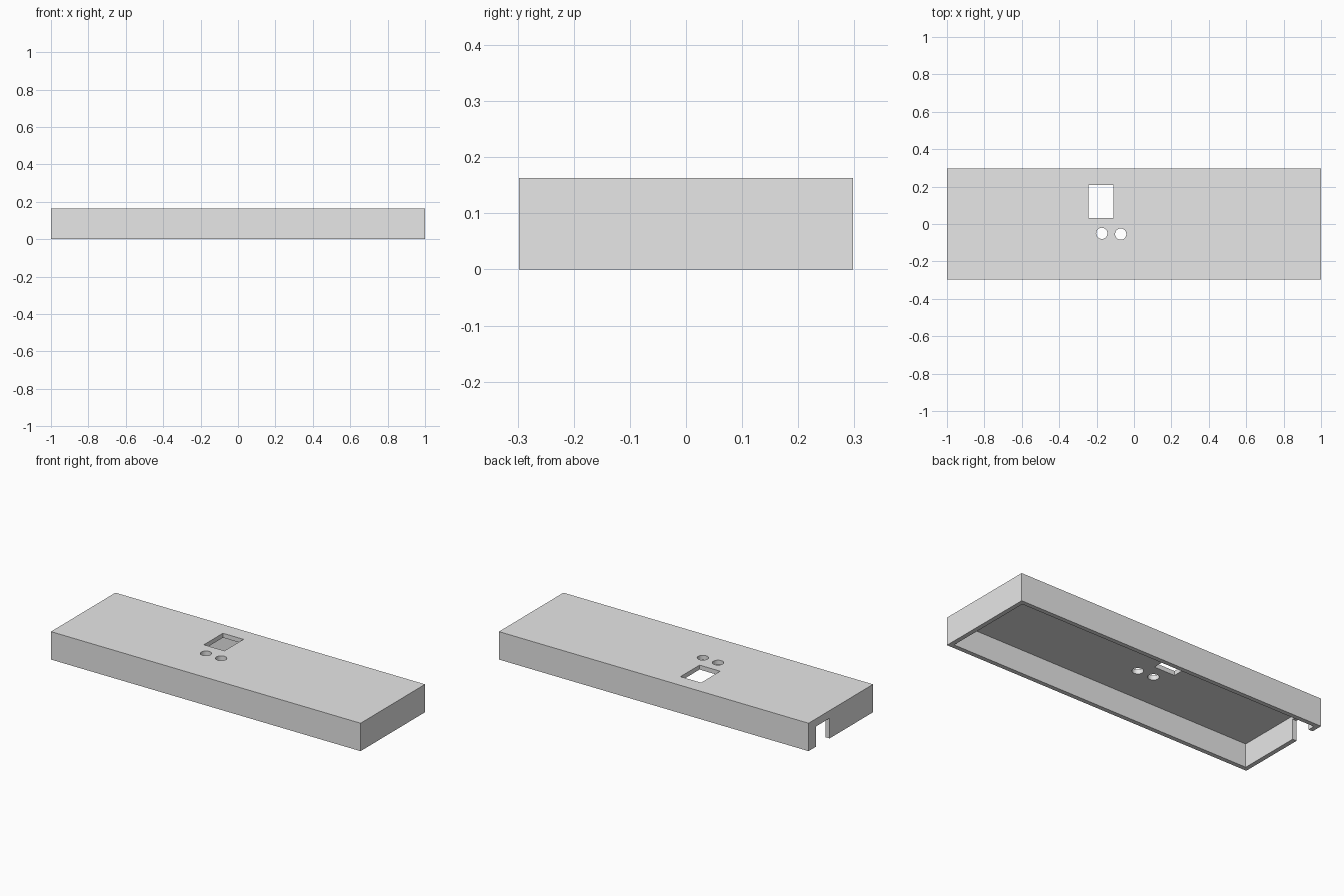
import bpy
import bmesh
from mathutils import Matrix, Vector

if "Cube" in bpy.data.objects:
    bpy.data.objects.remove(bpy.data.objects["Cube"], do_unlink=True)

LENGTH, DEPTH, HEIGHT, WALL = 2.0, 0.595, 0.163, 0.026
X, Y = LENGTH / 2, DEPTH / 2

grey = bpy.data.materials.new("plain grey")
grey.use_nodes = True
grey.diffuse_color = (0.8, 0.8, 0.8, 1)
grey.node_tree.nodes["Principled BSDF"].inputs["Base Color"].default_value = (0.8, 0.8, 0.8, 1)


def add_object(name, bm):
    mesh = bpy.data.meshes.new(name)
    bm.to_mesh(mesh)
    bm.free()
    obj = bpy.data.objects.new(name, mesh)
    bpy.context.collection.objects.link(obj)
    return obj


def box(name, low, high):
    low, high = Vector(low), Vector(high)
    bm = bmesh.new()
    bmesh.ops.create_cube(bm, size=1, matrix=Matrix.Translation((low + high) / 2)
                          @ Matrix.Diagonal((*(high - low), 1)))
    return add_object(name, bm)


def cylinder(name, x, y, radius):
    bm = bmesh.new()
    bmesh.ops.create_cone(bm, cap_ends=True, segments=32, radius1=radius, radius2=radius,
                          depth=0.2, matrix=Matrix.Translation((x, y, HEIGHT)))
    return add_object(name, bm)


# Outer block of the cover
cover = box("enclosure_cover", (-X, -Y, 0), (X, Y, HEIGHT))
cover.data.materials.append(grey)

# Hollow underside, display window, cable notch in the end wall, button holes
cutters = [
    box("hollow_cutter", (-X + WALL, -Y + WALL, -0.1), (X - WALL, Y - WALL, HEIGHT - WALL)),
    box("window_cutter", (-0.243, 0.032, 0.1), (-0.11, 0.208, 0.3)),
    box("notch_cutter", (-X - 0.1, 0.103, -0.1), (-X + 0.06, 0.23, 0.118)),
    cylinder("left_button_cutter", -0.071, -0.054, 0.03),
    cylinder("right_button_cutter", -0.172, -0.05, 0.03),
]
bpy.context.view_layer.objects.active = cover
for cutter in cutters:
    cutter.hide_render = True
    cut = cover.modifiers.new(cutter.name, "BOOLEAN")
    cut.operation = "DIFFERENCE"
    cut.solver = "EXACT"
    cut.object = cutter
    bpy.ops.object.modifier_apply(modifier=cut.name)
    bpy.data.objects.remove(cutter, do_unlink=True)

# Smooth only the round hole walls
cover.select_set(True)
bpy.ops.object.shade_smooth_by_angle(angle=0.5)
